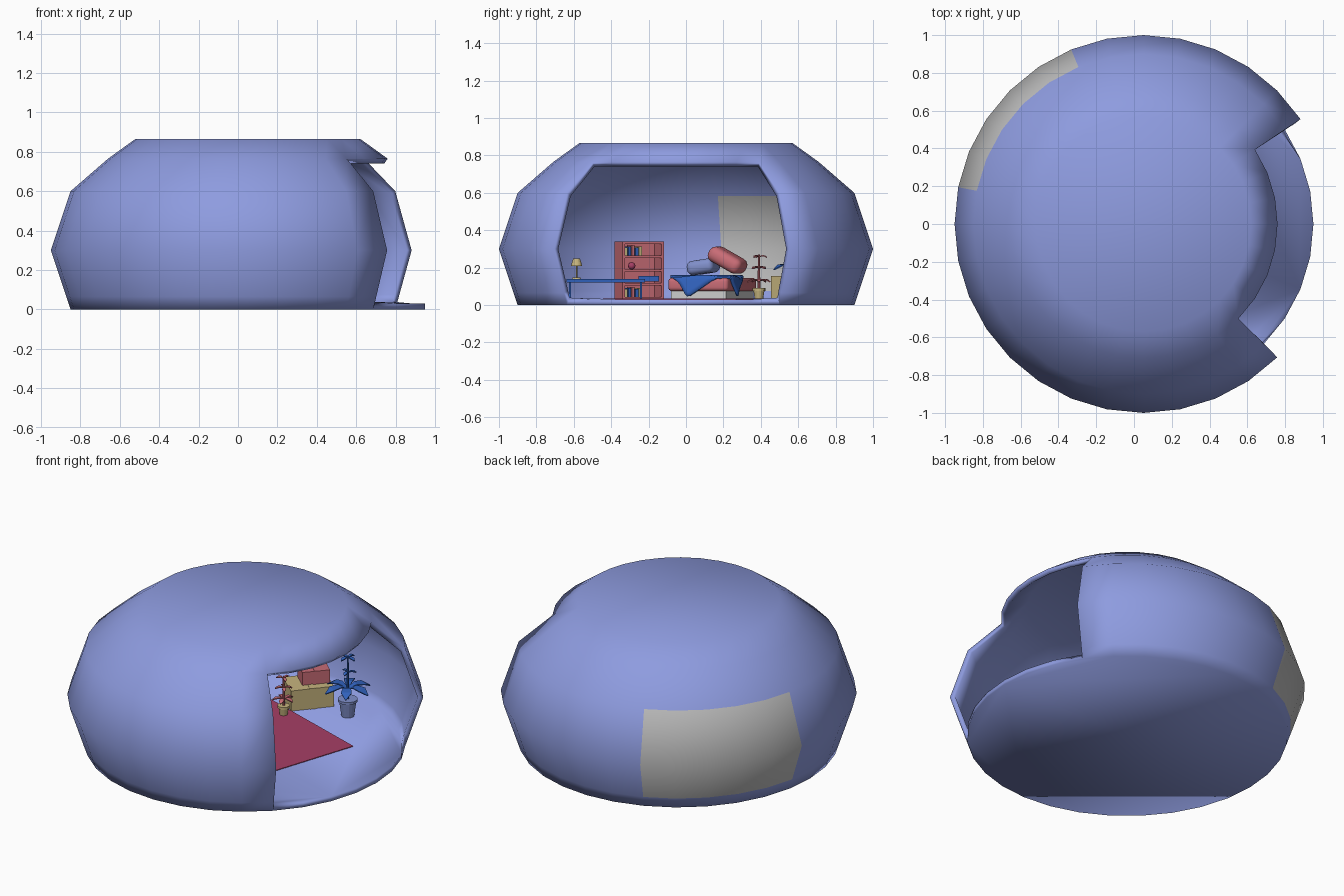
import bpy, bmesh, math
from mathutils import Matrix, Vector

if "Cube" in bpy.data.objects:
    bpy.data.objects.remove(bpy.data.objects["Cube"])

def material(name, r, g, b):
    m = bpy.data.materials.new(name)
    m.diffuse_color = (r, g, b, 1)
    m.use_nodes = True
    m.node_tree.nodes["Principled BSDF"].inputs["Base Color"].default_value = m.diffuse_color
    return m

SHELL = material("shell_blue", .27, .33, .74)
GLASS = material("window_grey", .5, .5, .5)
RED = material("soft_red", .58, .15, .18)
BLUE = material("deep_blue", .03, .12, .50)
SAND = material("sand", .57, .46, .21)
RUG = material("rug_red", .38, .05, .13)
PALE = material("pale_blue", .22, .28, .60)

def make(name, bm, mat, mtx=Matrix(), smooth=False):
    me = bpy.data.meshes.new(name)
    bm.to_mesh(me)
    bm.free()
    ob = bpy.data.objects.new(name, me)
    bpy.context.collection.objects.link(ob)
    ob.matrix_world = mtx
    if mat:
        me.materials.append(mat)
    for p in me.polygons:
        p.use_smooth = smooth
    return ob

def frame(x, y, deg, z=0):
    return Matrix.Translation((x, y, z)) @ Matrix.Rotation(math.radians(deg), 4, 'Z')

def box(name, fr, loc, size, mat, bevel=0, tilt=None):
    bm = bmesh.new()
    bmesh.ops.create_cube(bm, size=1)
    bmesh.ops.scale(bm, vec=size, verts=bm.verts)
    m = fr @ Matrix.Translation(loc)
    if tilt:
        m = m @ tilt
    ob = make(name, bm, mat, m, smooth=bevel > 0)
    if bevel:
        b = ob.modifiers.new("round", 'BEVEL')
        b.width, b.segments = bevel, 4
    return ob

def cone(name, x, y, z0, z1, r0, r1, mat, n=16):
    bm = bmesh.new()
    bmesh.ops.create_cone(bm, cap_ends=True, segments=n, radius1=r0, radius2=r1, depth=z1 - z0)
    return make(name, bm, mat, Matrix.Translation((x, y, (z0 + z1) / 2)))

# dome shell: lathed 32-sided profile with a doorway gap and window faces
N = 32
profile = [(.90, 0), (.922, .065), (1.0, .30), (.90, .60), (.71, .765), (.57, .866)]
bm = bmesh.new()
rings = [[bm.verts.new((r * math.cos(2 * math.pi * i / N), r * math.sin(2 * math.pi * i / N), z))
          for i in range(N)] for r, z in profile]
door = {28, 29, 30, 31, 0, 1, 2}
for k in range(len(profile) - 1):
    for i in range(N):
        if i in door and k < 4:
            continue
        j = (i + 1) % N
        f = bm.faces.new((rings[k][i], rings[k][j], rings[k + 1][j], rings[k + 1][i]))
        if 10 <= i <= 14 and k in (1, 2):
            f.material_index = 1
bm.faces.new(rings[-1])
bm.faces.new(rings[0][::-1])
bmesh.ops.delete(bm, geom=[v for v in bm.verts if not v.link_faces], context='VERTS')
dome = make("dome_shell", bm, SHELL, Matrix.Translation((.05, 0, 0)), smooth=True)
dome.data.materials.append(GLASS)
s = dome.modifiers.new("thickness", 'SOLIDIFY')
s.thickness, s.offset, s.use_even_offset = .03, -1, True

# rug
box("rug", frame(.01, .07, -18.4), (0, 0, .032), (1.0, .75, .004), RUG)

# bed with blanket and pillows
bed = frame(-.42, .14, -18.4)
box("bed_base", bed, (0, 0, .055), (.47, .31, .04), None)
box("mattress", bed, (0, 0, .11), (.50, .34, .07), RED, .02)
bm = bmesh.new()
bmesh.ops.create_grid(bm, x_segments=20, y_segments=20, size=.20)
bmesh.ops.rotate(bm, verts=bm.verts, cent=(0, 0, 0), matrix=Matrix.Rotation(.6, 3, 'Z'))
for v in bm.verts:
    x, y = v.co.x + .09, v.co.y
    dx, dy = max(x - .255, 0), max(abs(y) - .175, 0)
    z = .155 + .006 * math.sin(30 * x + 20 * y) - max(dx, dy)
    v.co = (x - .8 * dx, y - math.copysign(.8 * dy, y), max(z, .05))
blanket = make("blanket", bm, BLUE, bed, smooth=True)
blanket.modifiers.new("thickness", 'SOLIDIFY').thickness = .012
box("blue_pillow", bed, (-.15, -.10, .205), (.16, .15, .075), PALE, .03, Matrix.Rotation(.15, 4, 'X'))
box("red_pillow", bed, (-.14, .04, .24), (.16, .20, .085), RED, .036, Matrix.Rotation(-.5, 4, 'X'))

# bookshelf against the back wall
shelf = frame(-.68, -.25, 20)
for sy in (-1, 1):
    box("shelf_side", shelf, (0, sy * .111, .185), (.12, .014, .31), RED)
box("shelf_back", shelf, (-.055, 0, .185), (.01, .235, .31), RED)
for k in range(5):
    box("shelf_board", shelf, (0, 0, .037 + k * .074), (.12, .22, .012), RED)
for k in (0, 3):
    for i, m in enumerate((SAND, BLUE, RED, BLUE, SAND)):
        h = .042 + .006 * (i % 3)
        box("book", shelf, (.01, -.09 + .02 * i, .044 + k * .074 + h / 2), (.07, .016, h), m)
bm = bmesh.new()
bmesh.ops.create_uvsphere(bm, u_segments=12, v_segments=8, radius=.02)
make("shelf_ball", bm, RUG, shelf @ Matrix.Translation((.02, -.05, .21)), smooth=True)

# low table with lamp and a closed case
table = frame(-.05, -.43, 0)
box("table_top", table, (0, 0, .13), (.34, .42, .018), BLUE)
for sx in (-1, 1):
    for sy in (-1, 1):
        box("table_leg", table, (sx * .15, sy * .19, .076), (.012, .012, .092), BLUE)
box("case", table, (0, .23, .14), (.15, .11, .03), BLUE)
cone("lamp_base", .02, -.585, .139, .147, .025, .02, SAND)
cone("lamp_stem", .02, -.585, .147, .215, .004, .004, SAND, 8)
cone("lamp_shade", .02, -.585, .21, .25, .03, .018, SAND)

# stacked boxes with tape strips
def carton(name, fr, z, size, mat, tape):
    w, d, h = size
    box(name, fr, (0, 0, z + h / 2), size, mat)
    box(name + "_tape", fr, (0, 0, z + h / 2), (w * .12, d + .004, h + .004), tape)

carton("large_box", frame(.055, .61, 50), .03, (.25, .19, .125), SAND, SAND)
carton("small_box", frame(.065, .65, 48), .155, (.16, .12, .08), RED, RED)

# potted plants: pot, stem and tiers of drooping leaves
def plant(name, x, y, pot, pot_r, pot_h, top, tiers, mat):
    cone(name + "_pot", x, y, .03, .03 + pot_h, pot_r * .65, pot_r * .9, pot)
    cone(name + "_pot_rim", x, y, .02 + pot_h, .035 + pot_h, pot_r, pot_r, pot)
    cone(name + "_stem", x, y, .03 + pot_h, top, .008, .005, mat, 8)
    bm = bmesh.new()
    for t, (z, length, n) in enumerate(tiers):
        for i in range(n):
            a = 2 * math.pi * i / n + t * .7
            out, side = Vector((math.cos(a), math.sin(a), 0)), Vector((-math.sin(a), math.cos(a), 0))
            rows = []
            for f, w, dz in ((.0, .03, 0), (.35, .16, .16), (.7, .22, .12), (1, .02, -.06)):
                mid = out * f * length + Vector((0, 0, z + dz * length))
                rows.append([bm.verts.new(mid + side * q * w * length) for q in (-1, 1)])
            for p, q in zip(rows, rows[1:]):
                bm.faces.new((p[0], q[0], q[1], p[1]))
    leaves = make(name + "_leaves", bm, mat, Matrix.Translation((x, y, 0)))
    leaves.modifiers.new("thickness", 'SOLIDIFY').thickness = .006

plant("blue_plant", .34, .59, PALE, .056, .10, .40,
      [(.20, .14, 6), (.30, .05, 3), (.39, .055, 4)], BLUE)
plant("red_plant", .04, .39, SAND, .034, .055, .27,
      [(.13, .065, 5), (.20, .05, 4), (.26, .045, 3)], RED)
